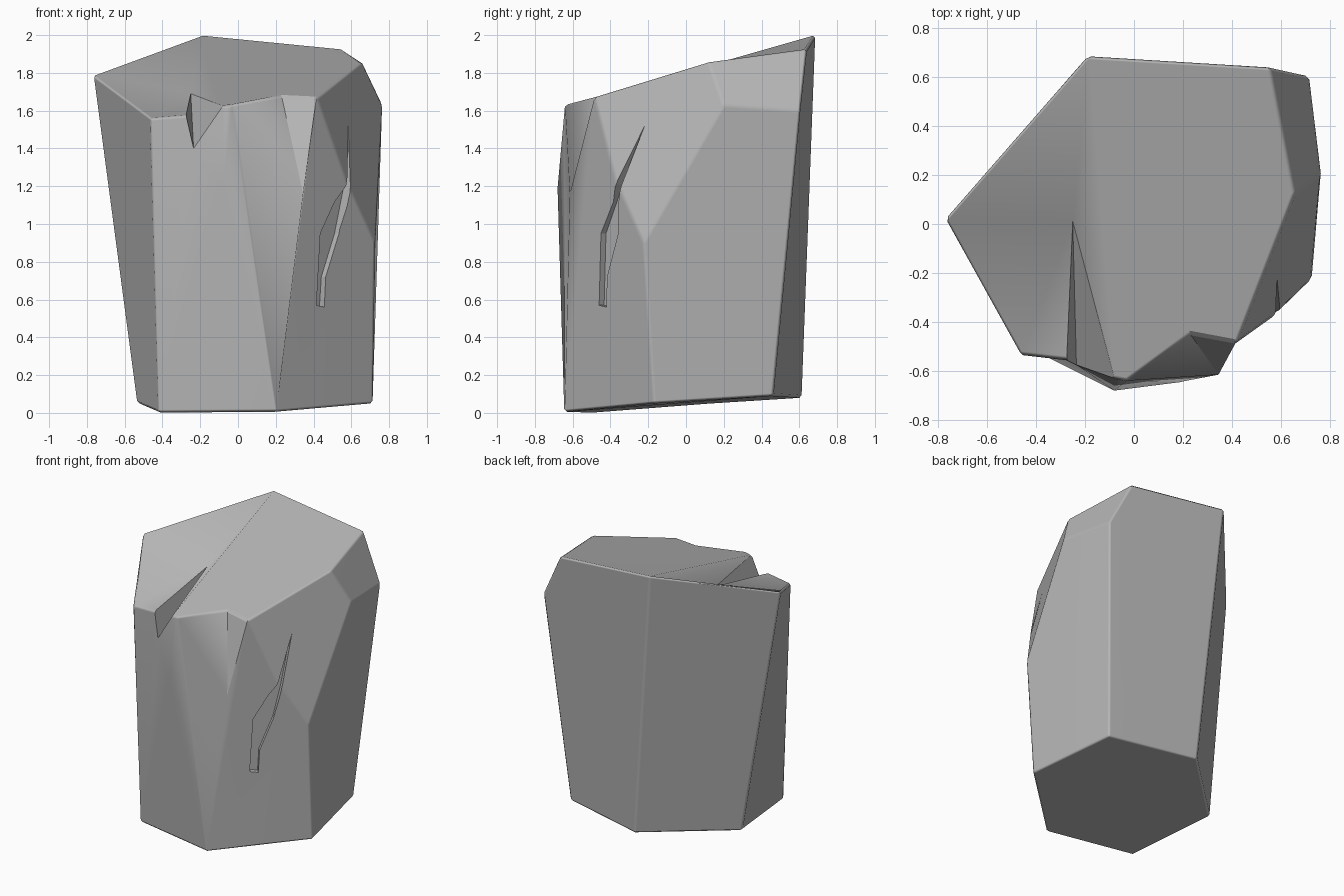
import bpy
import bmesh
from mathutils import Vector

if "Cube" in bpy.data.objects:
    bpy.data.objects.remove(bpy.data.objects["Cube"])


def make_mesh(name, points, faces):
    mesh = bpy.data.meshes.new(name)
    bm = bmesh.new()
    verts = [bm.verts.new(p) for p in points]
    for f in faces:
        bm.faces.new([verts[i] for i in f])
    bmesh.ops.recalc_face_normals(bm, faces=bm.faces)
    bm.to_mesh(mesh)
    bm.free()
    obj = bpy.data.objects.new(name, mesh)
    bpy.context.collection.objects.link(obj)
    return obj


# Corner points of the rock column (L X Y W form the crack in the top)
corners = {
    "A": (-.42, -.51, 0), "B": (.20, -.645, .005), "C": (.715, -.17, .05),
    "D": (.60, .46, .09), "E": (-.02, .615, .08), "F": (-.535, .13, .05),
    "G": (-.46, -.535, 1.56), "N": (-.03, -.64, 1.635), "M": (.23, -.45, 1.68),
    "H": (.42, -.485, 1.67), "I": (.655, .12, 1.86), "S": (.555, .64, 1.925),
    "T": (-.19, .685, 2.0), "U": (-.77, .02, 1.79), "P": (-.08, -.68, 1.19),
    "Q": (.345, -.615, 1.16), "K": (.725, -.225, .9), "J": (.765, .2, 1.63),
    "R": (.715, .605, 1.6), "V": (.57, -.375, 1.24),
    "L": (-.275, -.555, 1.575), "X": (-.25, .01, 1.69),
    "Y": (-.235, -.575, 1.40), "W": (-.08, -.63, 1.625),
}
# Smooth facets: bottom, front, front right, right, back, left, top
smooth = ("FEDCBA ABP BNP NWP WYP APYLG BQN NQM BHQ BCKVH KJIHV CDRJK "
          "JRSI DETSR EFUT FAGU GLX GXU UXT XWT WNMHIST").split()
# Flat facets: crack walls and the chip in the rim
flat = "LYX XYW QHM".split()
keys = list(corners)
rock = make_mesh("rock_column", corners.values(),
                 [[keys.index(c) for c in f] for f in smooth + flat])
for i, poly in enumerate(rock.data.polygons):
    poly.use_smooth = i < len(smooth)

# Worn edges: bevel only the main ridges
ridges = ("AB BC CD DE EF FA AG BN CK DR RS ET FU GU UT TS SI IH HM MN NW GL IJ JR "
          "JK KV VH").split()
ridges = {frozenset(keys.index(c) for c in r) for r in ridges}
weights = rock.data.attributes.new("bevel_weight_edge", "FLOAT", "EDGE")
for edge in rock.data.edges:
    weights.data[edge.index].value = float(frozenset(edge.vertices) in ridges)
bevel = rock.modifiers.new("worn_edges", "BEVEL")
bevel.width = 0.014
bevel.segments = 1
bevel.limit_method = "WEIGHT"

# Jagged crack down the front right side
outline = [(.585, -.22, 1.52), (.575, -.37, 1.21), (.445, -.46, .95), (.425, -.47, .57),
           (.465, -.43, .56), (.475, -.43, .72), (.545, -.37, .95), (.59, -.345, 1.18)]
normal = Vector((.68, -.73, 0))
n = len(outline)
ring = [Vector(p) + normal * d for d in (.15, -.05) for p in outline]
sides = [(i, n + i, n + (i + 1) % n, (i + 1) % n) for i in range(n)]
cutter = make_mesh("side_crack_cutter", ring,
                   sides + [tuple(range(n)), tuple(reversed(range(n, 2 * n)))])
cutter.hide_render = True
cutter.display_type = "WIRE"
cut = rock.modifiers.new("side_crack", "BOOLEAN")
cut.operation = "DIFFERENCE"
cut.solver = "EXACT"
cut.object = cutter

# Let the large facets set the shading
shade = rock.modifiers.new("facet_shading", "WEIGHTED_NORMAL")
shade.mode = "FACE_AREA"
shade.weight = 80
shade.keep_sharp = True

# Dark grey stone
stone = bpy.data.materials.new("stone")
stone.diffuse_color = (.47, .47, .47, 1)
stone.use_nodes = True
stone.node_tree.nodes["Principled BSDF"].inputs["Base Color"].default_value = stone.diffuse_color
for obj in (rock, cutter):
    obj.data.materials.append(stone)
